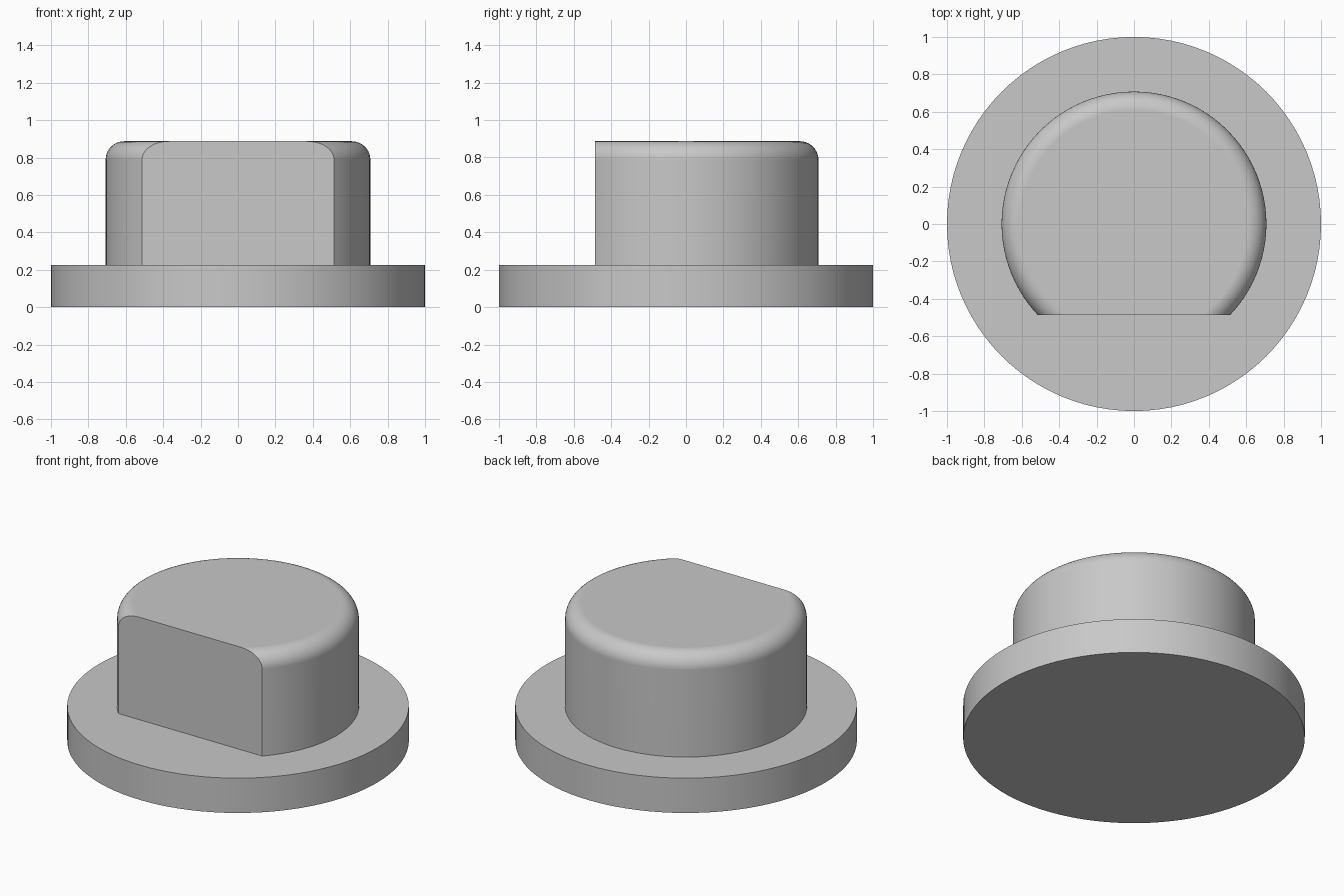
import bpy
import bmesh
from math import sin, cos, pi, radians

if "Cube" in bpy.data.objects:
    bpy.data.objects.remove(bpy.data.objects["Cube"], do_unlink=True)

SEGMENTS = 96
BASE_RADIUS, BASE_TOP = 1.0, 0.225
STEM_RADIUS, STEM_TOP = 0.708, 0.887
FILLET, FILLET_STEPS = 0.1, 10
FLAT_Y = -0.487

grey = bpy.data.materials.new("plain grey")
grey.use_nodes = True
grey.diffuse_color = (0.58, 0.58, 0.58, 1)
grey.node_tree.nodes["Principled BSDF"].inputs["Base Color"].default_value = grey.diffuse_color


def turned_solid(profile):
    """Closed solid of revolution from (radius, height) points, bottom to top."""
    bm = bmesh.new()
    rings = []
    for r, z in profile:
        angles = [2 * pi * i / SEGMENTS for i in range(SEGMENTS)]
        rings.append([bm.verts.new((r * cos(a), r * sin(a), z)) for a in angles])
    for low, high in zip(rings, rings[1:]):
        for i in range(SEGMENTS):
            j = (i + 1) % SEGMENTS
            bm.faces.new((low[i], low[j], high[j], high[i]))
    bm.faces.new(rings[0][::-1])
    bm.faces.new(rings[-1])
    return bm


def make_object(name, bm):
    bmesh.ops.recalc_face_normals(bm, faces=bm.faces)
    mesh = bpy.data.meshes.new(name)
    bm.to_mesh(mesh)
    bm.free()
    mesh.materials.append(grey)
    obj = bpy.data.objects.new(name, mesh)
    bpy.context.collection.objects.link(obj)
    bpy.ops.object.select_all(action='DESELECT')
    obj.select_set(True)
    bpy.context.view_layer.objects.active = obj
    bpy.ops.object.shade_smooth_by_angle(angle=radians(30))
    # Keeps the large flat faces evenly shaded next to the fillet
    weighted = obj.modifiers.new("even shading", 'WEIGHTED_NORMAL')
    weighted.keep_sharp = True


# Round flange
make_object("base_flange", turned_solid([(BASE_RADIUS, 0), (BASE_RADIUS, BASE_TOP)]))

# Stem with a rounded top rim, sunk slightly into the flange
profile = [(STEM_RADIUS, BASE_TOP - 0.02)]
for step in range(FILLET_STEPS + 1):
    a = pi / 2 * step / FILLET_STEPS
    profile.append((STEM_RADIUS - FILLET + FILLET * cos(a),
                    STEM_TOP - FILLET + FILLET * sin(a)))
stem = turned_solid(profile)

# Flat cut across the front of the stem
cut = bmesh.ops.bisect_plane(stem, geom=stem.verts[:] + stem.edges[:] + stem.faces[:],
                             plane_co=(0, FLAT_Y, 0), plane_no=(0, -1, 0),
                             clear_outer=True)
rim = [e for e in cut["geom_cut"] if isinstance(e, bmesh.types.BMEdge)]
bmesh.ops.contextual_create(stem, geom=rim)
make_object("flatted_stem", stem)
